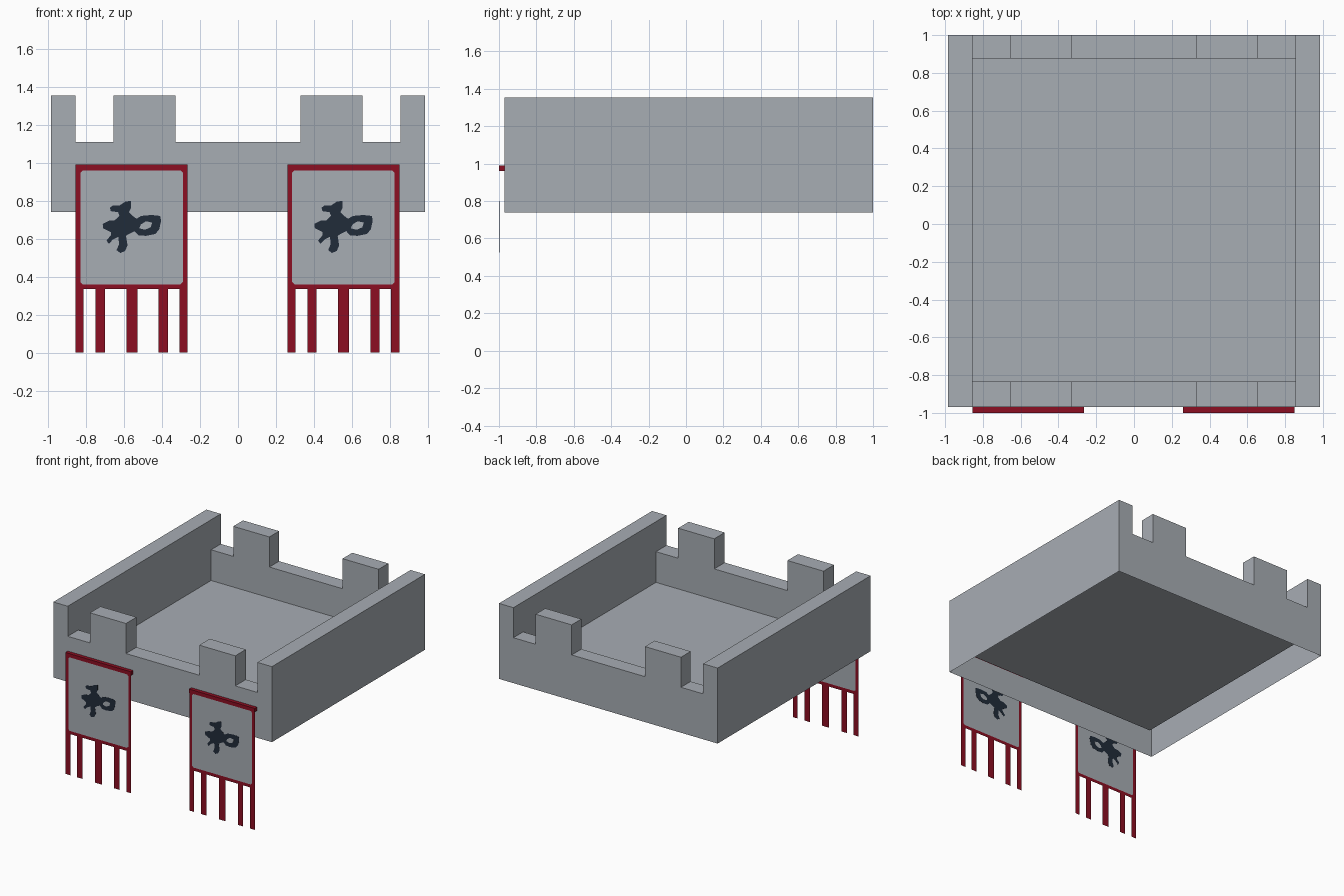
import bpy, bmesh

if "Cube" in bpy.data.objects:
    bpy.data.objects.remove(bpy.data.objects["Cube"])


def material(name, color):
    m = bpy.data.materials.new(name)
    m.diffuse_color = (*color, 1)
    m.use_nodes = True
    m.node_tree.nodes["Principled BSDF"].inputs["Base Color"].default_value = m.diffuse_color
    return m


STONE = material("stone_grey", (0.39, 0.418, 0.456))
RED = material("banner_red", (0.262, 0.0045, 0.016))
NAVY = material("dark_navy", (0.015, 0.025, 0.042))


def build(name, polys, mat):
    """Make an object from a list of polygons (each a list of 3D points)."""
    bm = bmesh.new()
    for poly in polys:
        bm.faces.new([bm.verts.new(p) for p in poly])
    bmesh.ops.remove_doubles(bm, verts=bm.verts, dist=0.0002)
    bmesh.ops.recalc_face_normals(bm, faces=bm.faces)
    bmesh.ops.triangulate(bm, faces=[f for f in bm.faces if len(f.verts) > 4])
    me = bpy.data.meshes.new(name)
    bm.to_mesh(me)
    bm.free()
    me.materials.append(mat)
    ob = bpy.data.objects.new(name, me)
    bpy.context.collection.objects.link(ob)
    return ob


def flat(outline, y):
    return [(x, y, z) for x, z in outline]


def rect(x0, x1, z0, z1):
    return [(x0, z0), (x1, z0), (x1, z1), (x0, z1)]


def prism(outline, y0, y1):
    """Closed solid: an x-z outline pushed from y0 to y1."""
    sides = [[(a[0], y0, a[1]), (b[0], y0, b[1]), (b[0], y1, b[1]), (a[0], y1, a[1])]
             for a, b in zip(outline, outline[1:] + outline[:1])]
    return [flat(outline, y0), flat(outline, y1)] + sides


# Battlement: crenellated front and back, plain sides, open underneath
XO, XI = 0.985, 0.855
BOTTOM, FLOOR, LOW, TOP = 0.74, 0.86, 1.11, 1.355
FRONT, FRONT_IN, BACK_IN, BACK = -0.97, -0.835, 0.875, 1.0
half = [(-XO, TOP), (-XI, TOP), (-XI, LOW), (-0.655, LOW),
        (-0.655, TOP), (-0.33, TOP), (-0.33, LOW)]
crest = half + [(-x, z) for x, z in reversed(half)]

shell = [[(-XI, FRONT_IN, FLOOR), (XI, FRONT_IN, FLOOR), (XI, BACK_IN, FLOOR), (-XI, BACK_IN, FLOOR)]]
for yo, yi in ((FRONT, FRONT_IN), (BACK, BACK_IN)):
    shell.append(flat([(-XO, BOTTOM)] + crest + [(XO, BOTTOM)], yo))
    shell.append(flat([(-XI, FLOOR)] + crest[2:-2] + [(XI, FLOOR)], yi))
    for (xa, za), (xb, zb) in zip(crest, crest[1:]):
        shell.append([(xa, yo, za), (xb, yo, zb), (xb, yi, zb), (xa, yi, za)])
for s in (-1, 1):
    o, i = s * XO, s * XI
    shell.append([(o, FRONT, BOTTOM), (o, BACK, BOTTOM), (o, BACK, TOP), (o, FRONT, TOP)])
    shell.append([(i, FRONT_IN, FLOOR), (i, BACK_IN, FLOOR), (i, BACK_IN, TOP), (i, FRONT_IN, TOP)])
    shell.append([(o, FRONT_IN, TOP), (o, BACK_IN, TOP), (i, BACK_IN, TOP), (i, FRONT_IN, TOP)])
build("battlement", shell, STONE)

# Banner measurements, relative to the banner's left edge
W, Z0, Z1, Y = 0.59, 0.335, 0.99, -0.998
L, R, B, T, C = 0.025, 0.565, 0.36, 0.96, 0.012
cloth = [(L + C, B), (R - C, B), (R, B + C), (R, T - C),
         (R - C, T), (L + C, T), (L, T - C), (L, B + C)]
border = [
    [(0, Z0), (W, Z0), cloth[1], cloth[0]],
    [(W, Z0), (W, Z1), cloth[3], cloth[2]],
    [(W, Z1), (0, Z1), cloth[5], cloth[4]],
    [(0, Z1), (0, Z0), cloth[7], cloth[6]],
    [(W, Z0), cloth[2], cloth[1]],
    [(W, Z1), cloth[4], cloth[3]],
    [(0, Z1), cloth[6], cloth[5]],
    [(0, Z0), cloth[0], cloth[7]],
]
tassels = [(0, 0.042), (0.105, 0.154), (0.267, 0.326), (0.437, 0.486), (0.547, 0.59)]

# Abstract emblem outline and its eyelet, in hundredths from the banner's left edge
emblem = [(19.5, 77.5), (23, 77.5), (26, 79.5), (29, 80), (29, 76), (28, 74), (30, 72),
          (32, 70.5), (34.5, 72), (40, 72.5), (44.5, 72), (45, 69.5), (44, 65), (42, 62.5),
          (37, 61.5), (33, 61.8), (31, 64), (28, 62.5), (26.5, 61.5), (27.3, 56.5),
          (26, 53.5), (23.5, 52.5), (21.5, 54), (22.8, 57), (22.5, 61), (19.5, 59.5),
          (17.5, 57.3), (16.2, 59), (18.5, 61.8), (18.5, 63.5), (14.5, 65.5), (14.2, 67.8),
          (17.5, 69.5), (20.5, 69.7), (23, 72), (22.3, 74), (18.5, 74.5), (18, 76.3)]
eyelet = [(33.5, 65.5), (36.5, 64.7), (39.5, 66), (40.3, 68.5), (37, 69.2), (34.3, 67.5)]

for side, x in (("left", -0.855), ("right", 0.26)):
    def at(outline, k=1.0):
        return [(x + px * k, pz * k) for px, pz in outline]

    # Thin cloth with red border and hanging tassels
    build(side + "_banner_cloth", [flat(at(cloth), Y)], STONE)
    build(side + "_banner_border", [flat(at(p), Y) for p in border], RED)
    build(side + "_banner_tassels", [flat(at(rect(a, b, 0, Z0)), Y) for a, b in tassels], RED)
    # Rod fixing the banner to the wall
    build(side + "_banner_rod", prism(at(rect(0, W, 0.96, 0.99)), -1.0, FRONT), RED)
    # Emblem plates, visible from both sides of the cloth
    build(side + "_emblem", prism(at([(a, b) for a, b in emblem], 0.01), Y - 0.001, Y + 0.001), NAVY)
    build(side + "_emblem_eyelet", prism(at(eyelet, 0.01), Y - 0.0018, Y + 0.0018), STONE)
